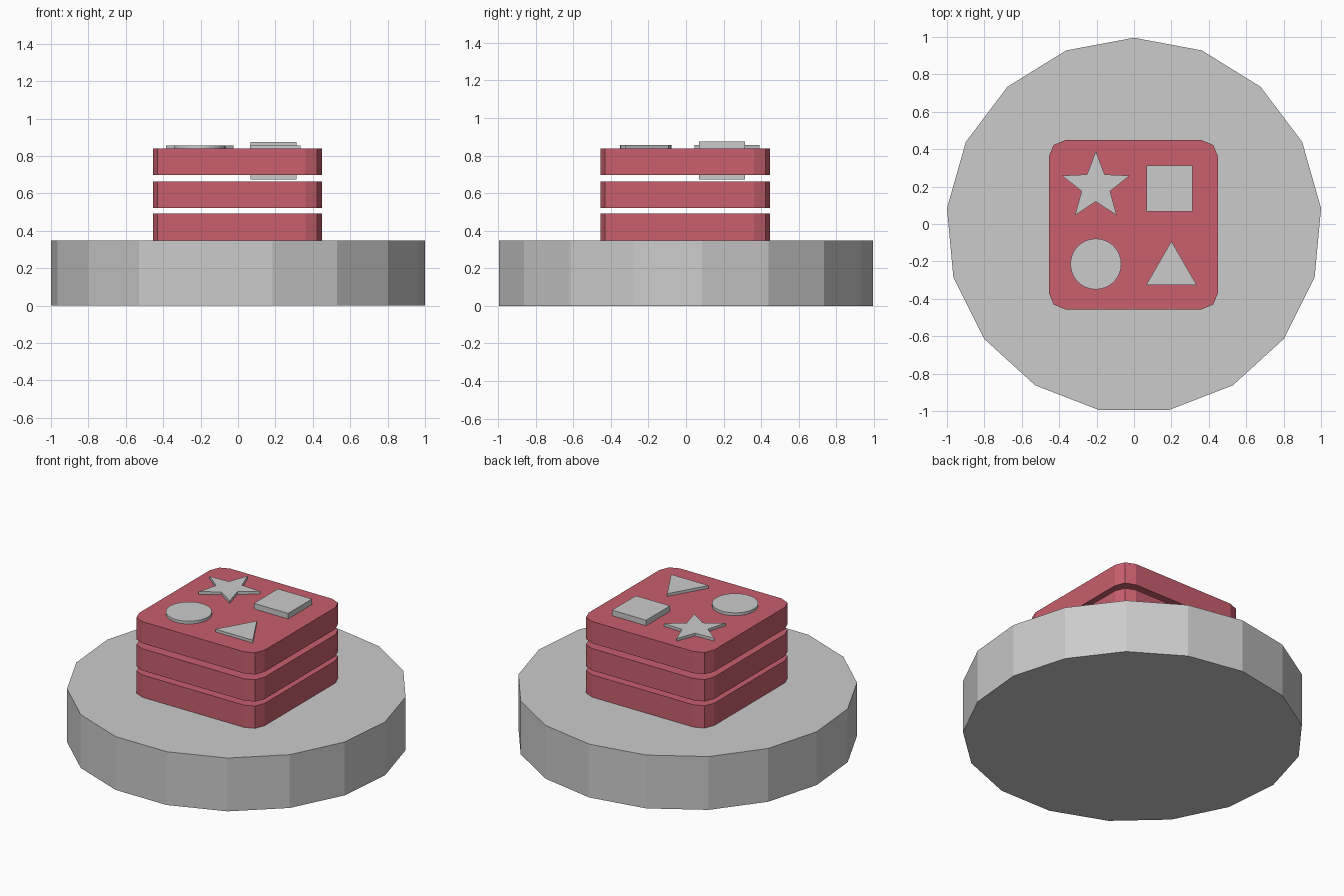
import bpy, bmesh
from math import sin, cos, pi

if "Cube" in bpy.data.objects:
    bpy.data.objects.remove(bpy.data.objects["Cube"])


def prism(name, points, z0, z1, mat=None):
    """Extrude a closed outline from z0 up to z1."""
    bm = bmesh.new()
    face = bm.faces.new([bm.verts.new((x, y, z0)) for x, y in points])
    top = bmesh.ops.extrude_face_region(bm, geom=[face])["geom"]
    bmesh.ops.translate(bm, vec=(0, 0, z1 - z0),
                        verts=[v for v in top if isinstance(v, bmesh.types.BMVert)])
    bmesh.ops.recalc_face_normals(bm, faces=bm.faces)
    mesh = bpy.data.meshes.new(name)
    bm.to_mesh(mesh)
    bm.free()
    if mat:
        mesh.materials.append(mat)
    obj = bpy.data.objects.new(name, mesh)
    bpy.context.collection.objects.link(obj)
    return obj


def ring(n, radii, cx, cy):
    """Outline of n points starting at +y, cycling through the radii."""
    return [(cx - radii[i % len(radii)] * sin(2 * pi * i / n),
             cy + radii[i % len(radii)] * cos(2 * pi * i / n)) for i in range(n)]


def rounded_square(half, r, cx, cy, segments=2):
    points = []
    for q, (sx, sy) in enumerate([(1, 1), (-1, 1), (-1, -1), (1, -1)]):
        for s in range(segments + 1):
            a = pi / 2 * (q + s / segments)
            points.append((cx + sx * (half - r) + r * cos(a),
                           cy + sy * (half - r) + r * sin(a)))
    return points


red = bpy.data.materials.new("red")
red.diffuse_color = (0.58, 0.115, 0.155, 1)
red.use_nodes = True
red.node_tree.nodes["Principled BSDF"].inputs["Base Color"].default_value = red.diffuse_color

# Seventeen-sided base
prism("base", ring(17, [1.0043], 0, -0.0085), 0, 0.347)

# Three stacked slabs with gaps between them
for name, z0, z1 in [("lower_slab", 0.347, 0.492),
                     ("middle_slab", 0.521, 0.663),
                     ("upper_slab", 0.698, 0.839)]:
    prism(name, rounded_square(0.452, 0.087, -0.003, -0.004), z0, z1, red)

# Raised shapes on top; the square block passes right through the slab
prism("star", ring(10, [0.19, 0.08], -0.204, 0.2), 0.83, 0.857)
prism("round_disc", ring(32, [0.136], -0.204, -0.214), 0.83, 0.857)
prism("triangle", ring(3, [0.156], 0.2, -0.248), 0.83, 0.857)
prism("square_block", [(0.067, 0.068), (0.313, 0.068), (0.313, 0.314), (0.067, 0.314)],
      0.674, 0.875)
